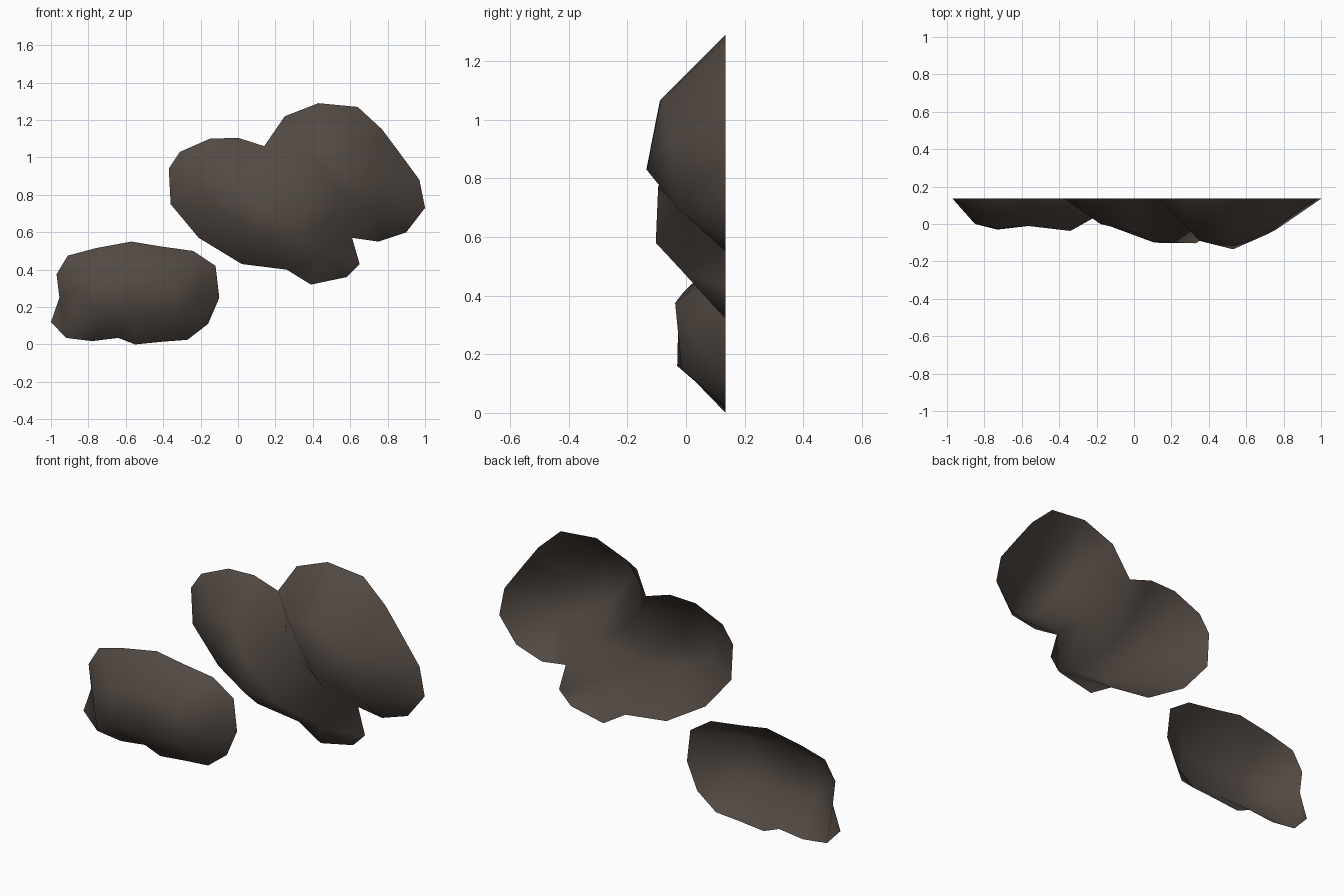
import bpy
from mathutils import Vector
from mathutils.geometry import delaunay_2d_cdt

BACK = 0.135  # plane the open rim of every rock lies on

stone = bpy.data.materials.new("dark_brown_stone")
stone.diffuse_color = (0.085, 0.067, 0.056, 1)


def rock(name, rim, bumps):
    """Open rock shell: rim points (x, z) on the back plane, bumps (x, z, y) in front."""
    pts = [(x, z, BACK) for x, z in rim] + bumps
    flat = [Vector((x, z)) for x, z, y in pts]
    res = delaunay_2d_cdt(flat, [], [list(range(len(rim)))], 1, 1e-5)
    co, faces, origin = res[0], res[2], res[3]
    verts = [(p.x, pts[o[0]][2] if o else BACK, p.y) for p, o in zip(co, origin)]
    mesh = bpy.data.meshes.new(name)
    mesh.from_pydata(verts, [], [tuple(f) for f in faces])
    mesh.materials.append(stone)
    mesh.shade_smooth()
    ob = bpy.data.objects.new(name, mesh)
    bpy.context.collection.objects.link(ob)
    return ob


# Small low rock on the left
rock("small_rock",
     [(-1.0, .12), (-.92, .035), (-.78, .018), (-.64, .035), (-.55, 0), (-.4, .015),
      (-.27, .025), (-.16, .11), (-.1, .25), (-.12, .42), (-.24, .5), (-.42, .525),
      (-.57, .55), (-.76, .515), (-.91, .475), (-.97, .375), (-.955, .25)],
     [(-.85, .28, 0), (-.73, .16, -.03), (-.73, .37, -.025), (-.56, .15, -.01),
      (-.57, .41, -.01), (-.34, .375, -.037), (-.32, .15, -.015), (-.22, .26, .03)])

# Large double-lobed rock; a valley runs between the two lobes
rock("double_rock",
     [(.14, 1.06), (0, 1.105), (-.15, 1.1), (-.31, 1.03), (-.37, .94), (-.36, .75),
      (-.21, .57), (.02, .43), (.26, .4), (.39, .32), (.58, .36), (.65, .43),
      (.61, .57), (.75, .55), (.9, .6), (1.0, .73), (.97, .88), (.86, 1.03),
      (.77, 1.15), (.64, 1.27), (.43, 1.29), (.25, 1.22)],
     [(-.18, .9, 0), (-.16, .76, 0), (.02, .9, -.05), (.1, .77, -.095),   # left lobe
      (.11, .6, -.1), (.33, .58, -.103), (.48, .48, -.01),
      (.25, .9, .04), (.36, .79, .01), (.5, .67, .02),                    # valley
      (.35, 1.06, -.09), (.53, .83, -.135), (.54, 1.07, -.085),           # right lobe
      (.7, .93, -.06), (.76, .7, -.03)])
